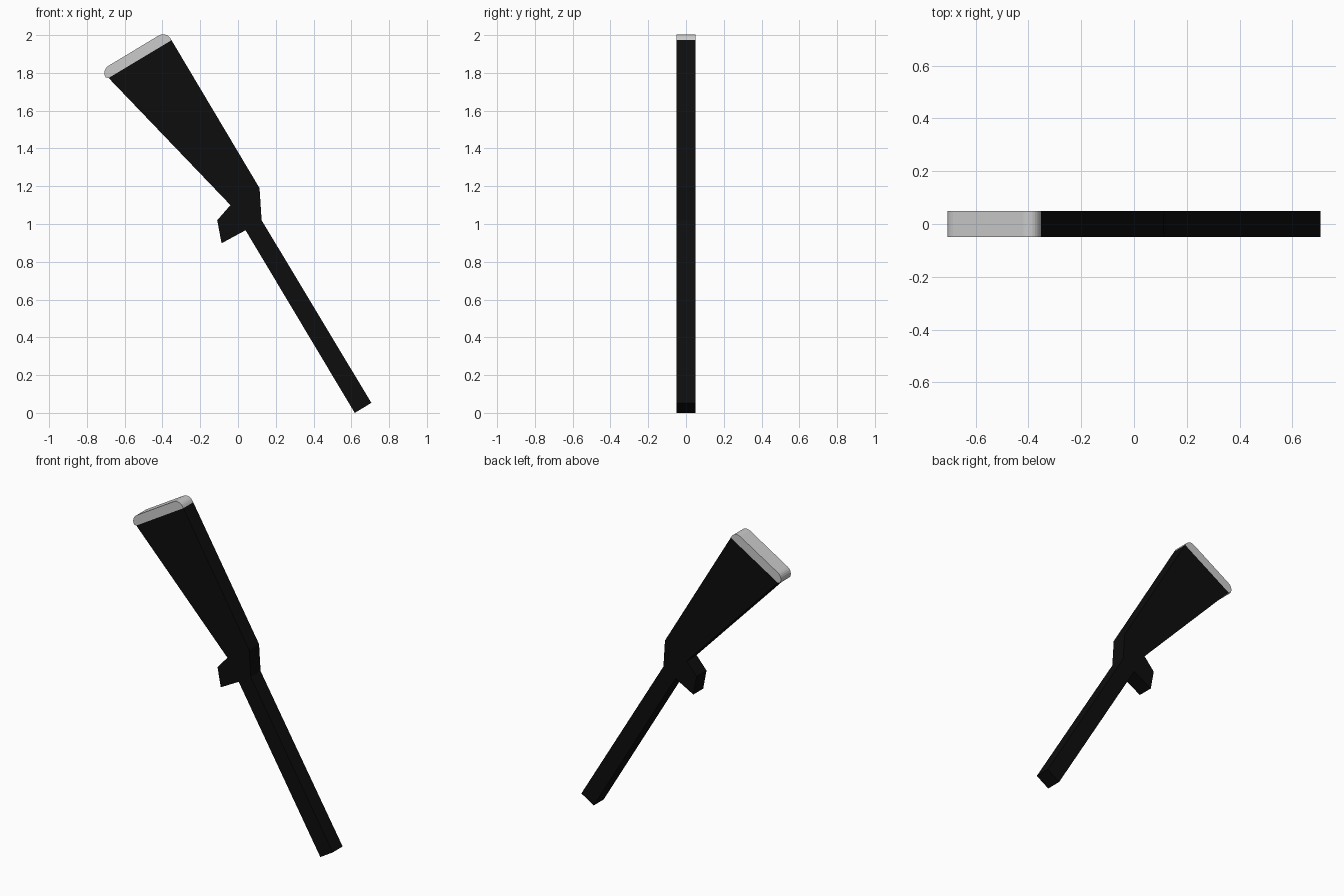
import bpy, bmesh, math
from mathutils import Vector

if "Cube" in bpy.data.objects:
    bpy.data.objects.remove(bpy.data.objects["Cube"])

HALF = 0.05  # half thickness in y


def material(name, color):
    m = bpy.data.materials.new(name)
    m.diffuse_color = color
    m.use_nodes = True
    m.node_tree.nodes["Principled BSDF"].inputs["Base Color"].default_value = m.diffuse_color
    return m


def slab(name, profile, mat=None):
    """Extrude an (x, z) outline symmetrically along y."""
    bm = bmesh.new()
    face = bm.faces.new([bm.verts.new((x, -HALF, z)) for x, z in profile])
    ext = bmesh.ops.extrude_face_region(bm, geom=[face])
    moved = [v for v in ext["geom"] if isinstance(v, bmesh.types.BMVert)]
    bmesh.ops.translate(bm, verts=moved, vec=(0, 2 * HALF, 0))
    bmesh.ops.recalc_face_normals(bm, faces=bm.faces)
    me = bpy.data.meshes.new(name)
    bm.to_mesh(me)
    bm.free()
    ob = bpy.data.objects.new(name, me)
    bpy.context.collection.objects.link(ob)
    if mat:
        me.materials.append(mat)
    return ob


black = material("black", (0.004, 0.004, 0.004, 1))

# Stock, receiver, trigger guard and barrel in one flat silhouette
butt_low, butt_high = Vector((-0.685, 1.773)), Vector((-0.352, 1.973))
slab("stock_and_barrel", [
    butt_low, (-0.04, 1.10), (-0.11, 1.02), (-0.087, 0.898), (0.04, 0.967),
    (0.618, 0.0), (0.706, 0.053), (0.125, 1.02), (0.114, 1.19), butt_high,
], black)

# Butt pad with two rounded outer corners
u = (butt_high - butt_low).normalized()
n = Vector((-u.y, u.x))
length = (butt_high - butt_low).length
r, rise = 0.045, 0.011
pad = [(0, 0), (length, 0)]
for cu, start in ((length - r, 0), (r - 0.012, 90)):
    for i in range(7):
        a = math.radians(start + 15 * i)
        pad.append((cu + r * math.cos(a), rise + r * math.sin(a)))
slab("butt_pad", [butt_low + u * a + n * b for a, b in pad])
